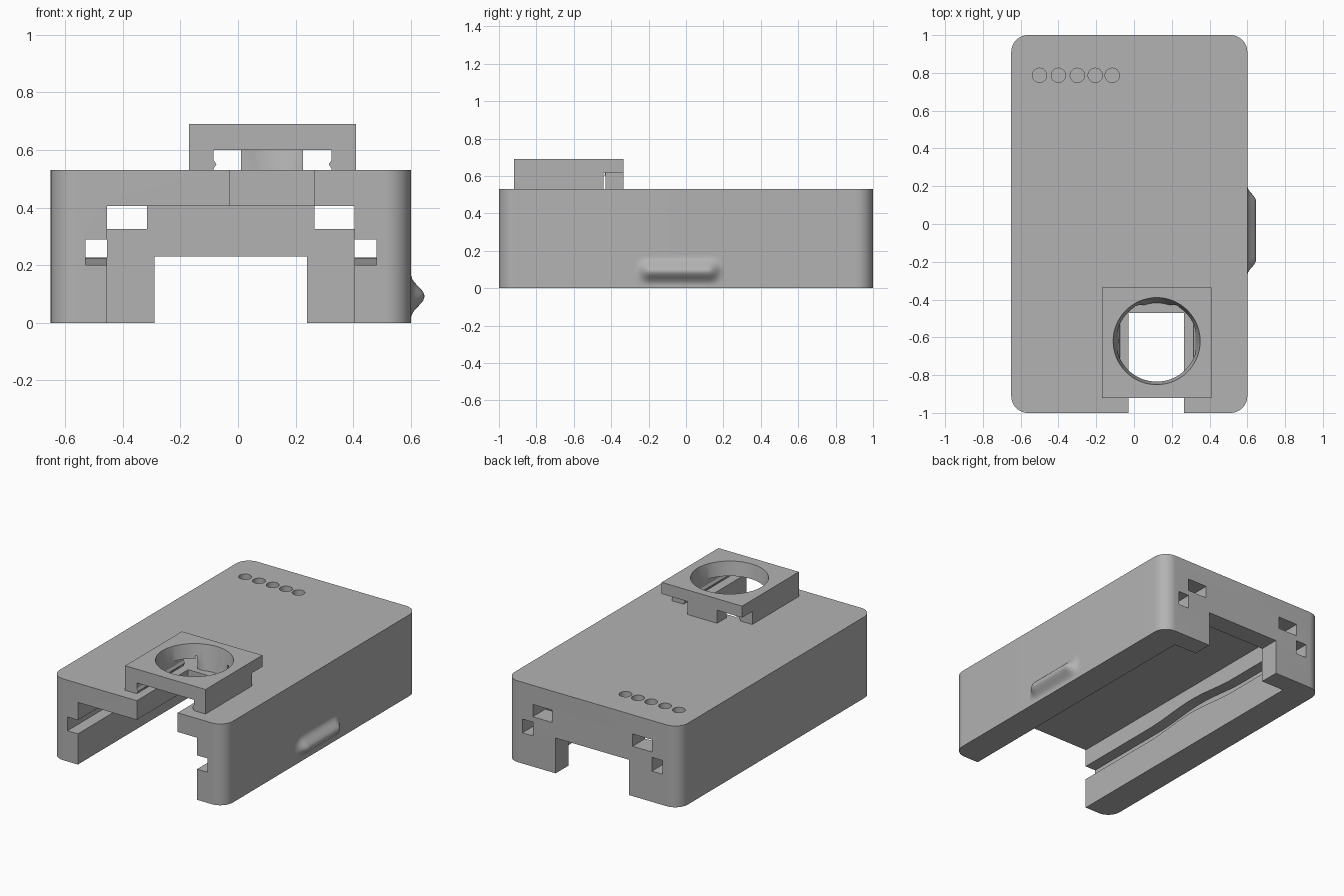
import bpy, bmesh, math

if "Cube" in bpy.data.objects:
    bpy.data.objects.remove(bpy.data.objects["Cube"], do_unlink=True)

grey = bpy.data.materials.new("plain grey")
grey.use_nodes = True
COLOUR = (0.45, 0.45, 0.45, 1)
grey.diffuse_color = COLOUR
grey.node_tree.nodes["Principled BSDF"].inputs["Base Color"].default_value = COLOUR


def make(name, bm):
    bmesh.ops.recalc_face_normals(bm, faces=bm.faces)
    mesh = bpy.data.meshes.new(name)
    bm.to_mesh(mesh)
    bm.free()
    mesh.materials.append(grey)
    ob = bpy.data.objects.new(name, mesh)
    bpy.context.collection.objects.link(ob)
    return ob


def prism(name, points, direction):
    """Extrude a closed outline of 3D points along a vector."""
    bm = bmesh.new()
    face = bm.faces.new([bm.verts.new(p) for p in points])
    res = bmesh.ops.extrude_face_region(bm, geom=[face])
    top = [v for v in res["geom"] if isinstance(v, bmesh.types.BMVert)]
    bmesh.ops.translate(bm, verts=top, vec=direction)
    return make(name, bm)


def box(name, x, y, z):
    corners = [(x[0], y[0], z[0]), (x[1], y[0], z[0]), (x[1], y[1], z[0]), (x[0], y[1], z[0])]
    return prism(name, corners, (0, 0, z[1] - z[0]))


def cone(name, centre, r_low, r_high, z, sides):
    bm = bmesh.new()
    bmesh.ops.create_cone(bm, cap_ends=True, segments=sides, radius1=r_low,
                          radius2=r_high, depth=z[1] - z[0])
    bmesh.ops.translate(bm, verts=bm.verts, vec=(*centre, sum(z) / 2))
    return make(name, bm)


def combine(target, others, operation="DIFFERENCE"):
    """Bake boolean modifiers into the target and drop the helpers."""
    for other in others:
        other.hide_render = True
        mod = target.modifiers.new("cut", "BOOLEAN")
        mod.operation, mod.object, mod.solver = operation, other, "EXACT"
    graph = bpy.context.evaluated_depsgraph_get()
    mesh = bpy.data.meshes.new_from_object(target.evaluated_get(graph))
    target.modifiers.clear()
    target.data = mesh
    for other in others:
        bpy.data.objects.remove(other, do_unlink=True)


def smooth(ob, angle):
    bpy.ops.object.select_all(action="DESELECT")
    ob.select_set(True)
    bpy.context.view_layer.objects.active = ob
    bpy.ops.object.shade_smooth_by_angle(angle=math.radians(angle))


# Case with rounded vertical corners
LEFT, RIGHT, TOP, R = 0.60, -0.65, 0.53, 0.09
outline = []
for cx, cy, start in ((LEFT - R, 1 - R, 0), (RIGHT + R, 1 - R, 90),
                      (RIGHT + R, R - 1, 180), (LEFT - R, R - 1, 270)):
    for i in range(13):
        a = math.radians(start + i * 7.5)
        outline.append((cx + R * math.cos(a), cy + R * math.sin(a), 0))
case = prism("case", outline, (0, 0, TOP))

# Cavity, rear opening and front notch in the roof
IN_R, IN_L, BACK = -0.455, 0.405, 0.87
combine(case, [box("cavity", (IN_R, IN_L), (-1.1, BACK), (-0.1, 0.405))])
combine(case, [box("rear_opening", (-0.29, 0.24), (BACK - 0.1, 1.1), (-0.1, 0.23))])
combine(case, [box("roof_notch", (-0.03, 0.265), (-1.1, -0.47), (0.3, 0.6))])

# Side grooves that rise in the middle, and windows in the rear wall
steps = [-1.1] + [-0.4 + 0.04 * i for i in range(21)] + [1.1]


def rise(y):
    return 0.0135 * (1 + math.cos(math.pi * y / 0.4)) if abs(y) < 0.4 else 0


for outer, inner in ((-0.53, IN_R + 0.001), (IN_L - 0.001, 0.48)):
    path = [(outer, y, 0.2 + rise(y)) for y in steps]
    path += [(outer, y, 0.29 + rise(y)) for y in reversed(steps)]
    combine(case, [prism("groove", path, (inner - outer, 0, 0))])
for x in ((IN_R, -0.315), (0.265, IN_L)):
    combine(case, [box("window", x, (BACK - 0.05, 1.1), (0.325, 0.405))])

# Row of shallow round dimples
dimples = [cone("dimple", (x, 0.787), 0.038, 0.038, (TOP - 0.04, TOP + 0.05), 32)
           for x in (-0.5, -0.4, -0.3, -0.205, -0.115)]
combine(case, dimples)
smooth(case, 30)

# Square mount with a tapered round hole
mount = box("lens_mount", (-0.17, 0.41), (-0.92, -0.335), (TOP, 0.69))
combine(mount, [box("tunnel", (-0.085, 0.325), (-1, -0.43), (0.4, 0.6))])
for x in ((-0.3, 0.01), (0.225, 0.5)):
    combine(mount, [box("rear_gap", x, (-0.44, -0.2), (0.4, 0.615))])
combine(mount, [cone("lens_hole", (0.12, -0.62), 0.197, 0.234, (0.5, 0.71), 64)])
smooth(mount, 30)

# Small ribs on the inner faces of the mount legs
for side, x in ((1, -0.085), (-1, 0.325)):
    rib = [(x, -0.92, 0.535), (x + side * 0.01, -0.92, 0.55), (x, -0.92, 0.565)]
    prism("mount_rib", rib, (0, 0.48, 0))

# Flared ridge on the left side
bm = bmesh.new()
rows = []
for i in range(33):
    y = -0.27 + 0.47 * i / 32
    edge = min(1, min(y + 0.27, 0.2 - y) / 0.08)
    along = edge * edge * (3 - 2 * edge)
    row = []
    for j in range(25):
        t = j / 12 - 1
        bell = (0.5 + 0.5 * math.cos(math.pi * t)) ** 1.4
        row.append(bm.verts.new((LEFT + 0.047 * along * bell, y, 0.092 + 0.085 * t)))
    rows.append(row)
for a, b in zip(rows, rows[1:]):
    for j in range(24):
        bm.faces.new((a[j], b[j], b[j + 1], a[j + 1]))
ridge = make("side_ridge", bm)
if sum(p.normal.x for p in ridge.data.polygons) < 0:
    ridge.data.flip_normals()
smooth(ridge, 60)
